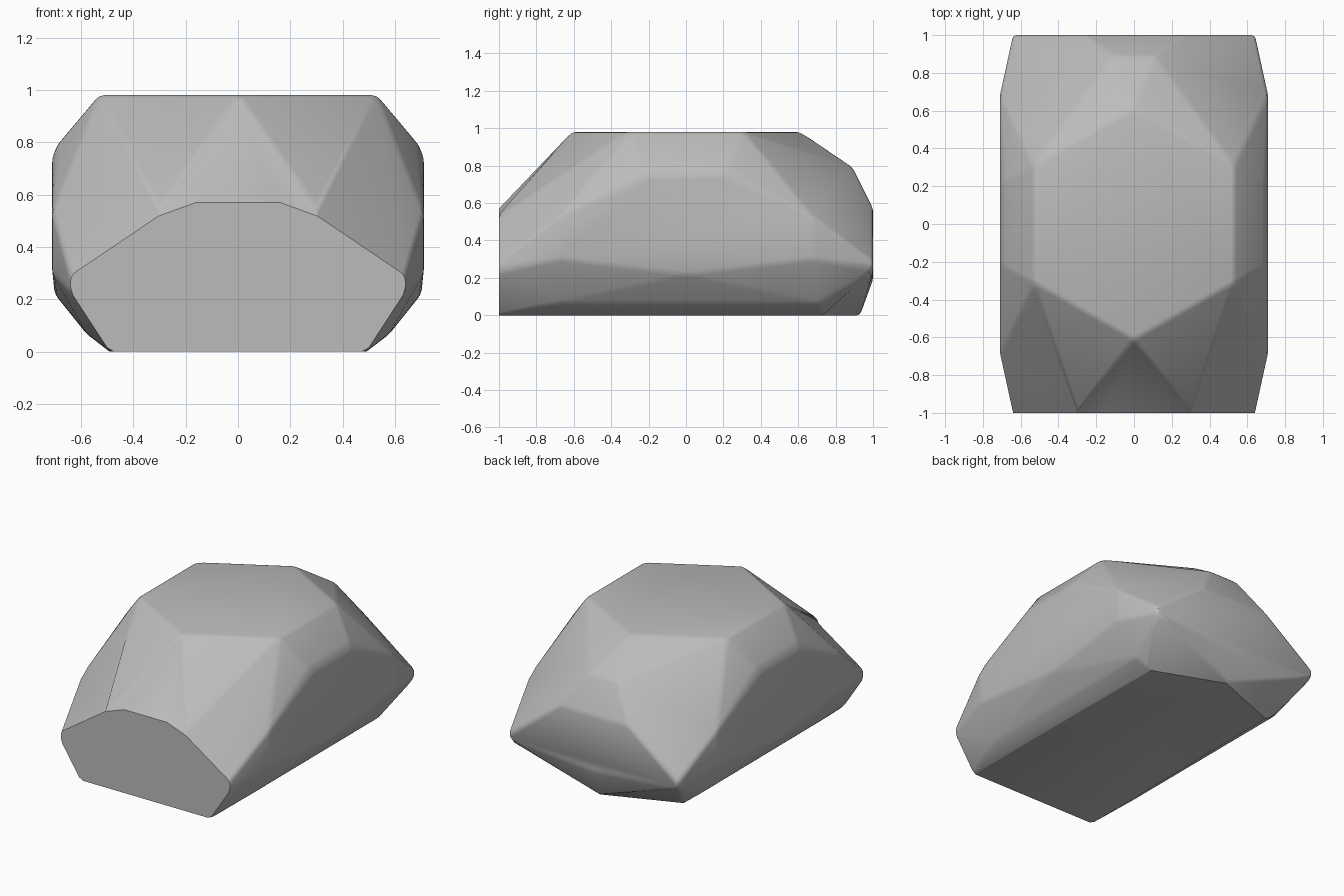
import bpy
import bmesh
import math

cube = bpy.data.objects.get("Cube")
if cube:
    bpy.data.objects.remove(cube, do_unlink=True)

# Stone colour
stone = bpy.data.materials.new("stone_grey")
stone.use_nodes = True
grey = (0.5, 0.5, 0.5, 1)
stone.diffuse_color = grey
bsdf = stone.node_tree.nodes["Principled BSDF"]
bsdf.inputs["Base Color"].default_value = grey
bsdf.inputs["Roughness"].default_value = 0.9

# Corners on one half of the boulder
top = [(0, -0.61, 0.98), (0.53, -0.31, 0.98), (0.53, 0.31, 0.98), (0, 0.61, 0.98)]
side = [(0.69, -0.22, 0.79), (0.69, 0.22, 0.79), (0.71, -0.2, 0.74), (0.71, 0.2, 0.74),
        (0.71, -0.68, 0.53), (0.71, 0.68, 0.53), (0.71, -0.68, 0.3), (0.71, 0.68, 0.3),
        (0.7, 0, 0.22), (0.58, -0.68, 0.07), (0.58, 0.7, 0.07)]
front = [(0.49, -1, 0), (0.64, -1, 0.23), (0.64, -1, 0.29), (0.3, -1, 0.55), (0.16, -1, 0.57)]
back = [(0.5, 0.74, 0), (0, 0.93, 0), (0, 1, 0.19), (0.64, 1, 0.24), (0.64, 1, 0.29),
        (0.26, 1, 0.57), (0.11, 0.89, 0.79)]

# Chiselled solid: mirrored corners wrapped in a hull
bm = bmesh.new()
for x, y, z in top + side + front + back:
    bm.verts.new((x, y, z))
    if x:
        bm.verts.new((-x, y, z))
hull = bmesh.ops.convex_hull(bm, input=bm.verts)
spare = {v for v in hull["geom_interior"] + hull["geom_unused"]
         if isinstance(v, bmesh.types.BMVert)}
bmesh.ops.delete(bm, geom=list(spare), context="VERTS")
bmesh.ops.dissolve_limit(bm, angle_limit=math.radians(2), verts=bm.verts, edges=bm.edges)
bmesh.ops.recalc_face_normals(bm, faces=bm.faces)

# Softly worn edges, with the flat base and front cut left crisp
worn = [e for e in bm.edges
        if math.radians(8) < e.calc_face_angle(0)
        and not all(v.co.z < 0.01 for v in e.verts)
        and not all(v.co.y < -0.99 for v in e.verts)]
bmesh.ops.bevel(bm, geom=worn, offset=0.018, segments=2, profile=0.5,
                affect="EDGES", clamp_overlap=True)

mesh = bpy.data.meshes.new("boulder")
bm.to_mesh(mesh)
bm.free()
mesh.materials.append(stone)
boulder = bpy.data.objects.new("boulder", mesh)
bpy.context.collection.objects.link(boulder)

bpy.ops.object.select_all(action="DESELECT")
boulder.select_set(True)
bpy.context.view_layer.objects.active = boulder
bpy.ops.object.shade_smooth_by_angle(angle=math.radians(35))
